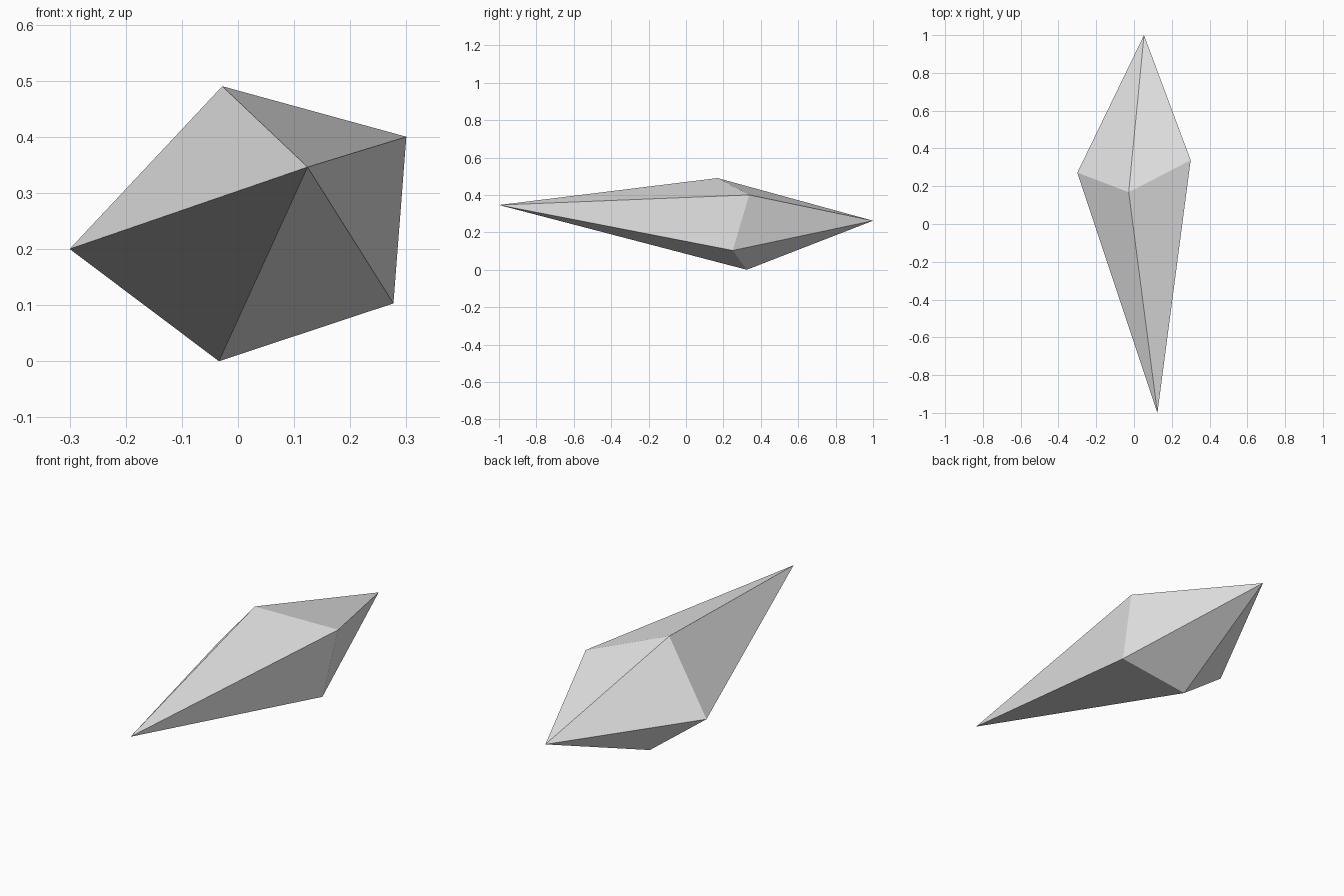
import bpy
import bmesh

cube = bpy.data.objects.get("Cube")
if cube:
    bpy.data.objects.remove(cube, do_unlink=True)

# Plain grey stone
grey = bpy.data.materials.new("light_grey")
grey.use_nodes = True
colour = (0.8, 0.8, 0.8, 1.0)
grey.diffuse_color = colour
grey.node_tree.nodes["Principled BSDF"].inputs["Base Color"].default_value = colour

# Irregular five-sided girdle, clockwise from the right-hand corner
girdle = [
    (-0.30, 0.272, 0.20),
    (-0.028, 0.168, 0.49),
    (0.30, 0.338, 0.40),
    (0.277, 0.25, 0.103),
    (-0.034, 0.325, 0.0),
]
front_tip = (0.124, -1.0, 0.346)
back_tip = (0.053, 1.0, 0.262)

# Fan flat facets from the girdle to each tip
bm = bmesh.new()
ring = [bm.verts.new(p) for p in girdle]
for tip in (front_tip, back_tip):
    point = bm.verts.new(tip)
    for i, corner in enumerate(ring):
        bm.faces.new((corner, ring[(i + 1) % len(ring)], point))
bmesh.ops.recalc_face_normals(bm, faces=bm.faces)

mesh = bpy.data.meshes.new("crystal_shard")
bm.to_mesh(mesh)
bm.free()
mesh.materials.append(grey)
shard = bpy.data.objects.new("crystal_shard", mesh)
bpy.context.collection.objects.link(shard)
